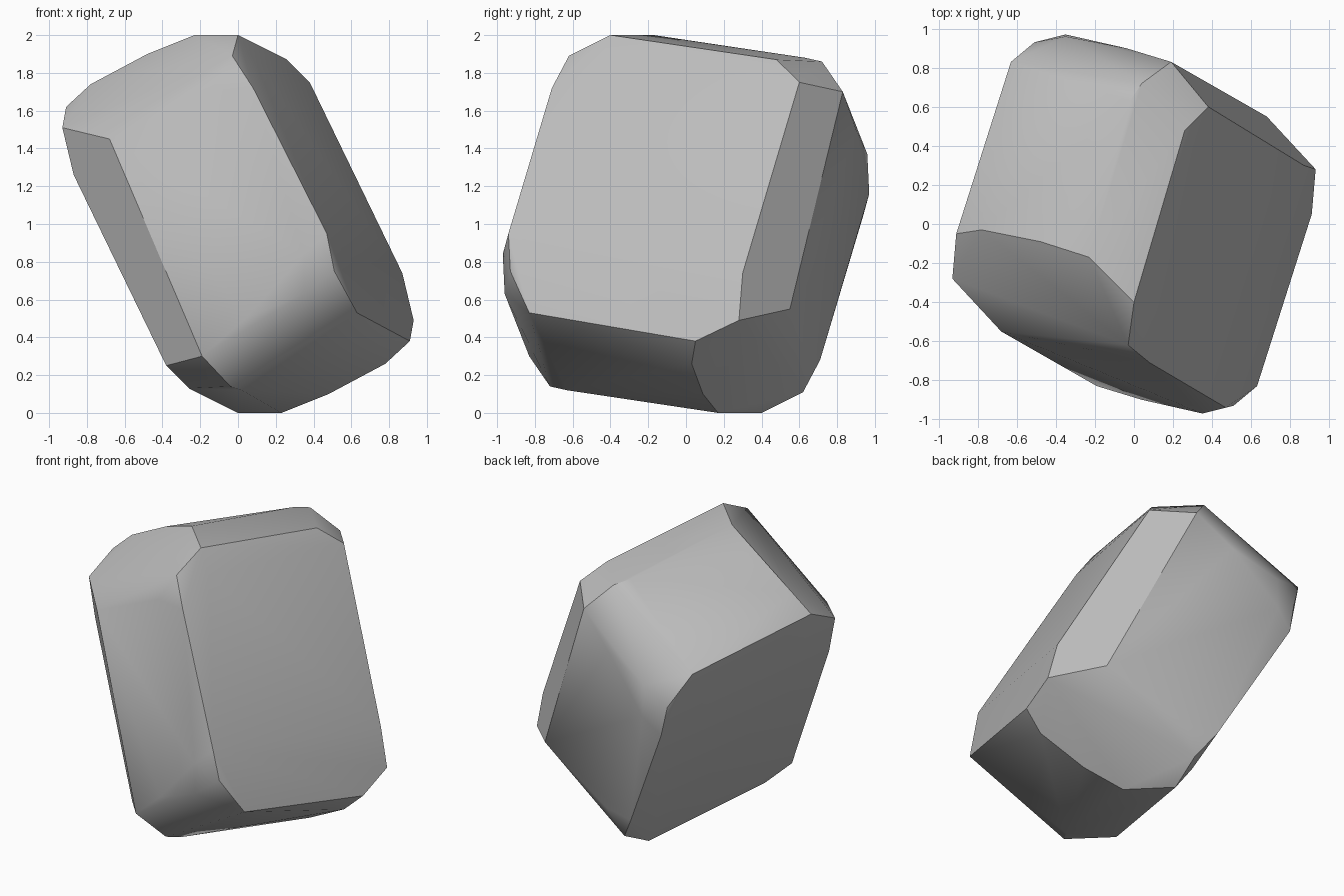
import bpy, bmesh, math
from mathutils import Vector

cube = bpy.data.objects.get("Cube")
if cube:
    bpy.data.objects.remove(cube, do_unlink=True)

# Stone colour
stone = bpy.data.materials.new("stone_grey")
stone.use_nodes = True
colour = (0.5, 0.5, 0.5, 1)
stone.diffuse_color = colour
stone.node_tree.nodes["Principled BSDF"].inputs["Base Color"].default_value = colour

# Corners of one half of the tilted block, measured from its centre
upper_rim = [(0, -.4, 1), (-.23, -.17, 1), (-.48, -.09, .9), (-.78, -.03, .74),
             (-.91, -.05, .62), (-.93, -.28, .51)]
back_corner = [(.26, .48, .87), (.38, .6, .75), (.19, .83, .7), (.04, .72, .86),
               (-.02, .63, .88)]
side_edge = [(.49, .52, .54), (.68, .55, -.45), (.87, .3, -.26)]
front_corner = [(.47, -.94, -.05), (.63, -.83, -.47), (.51, -.93, -.25),
                (.35, -.97, -.16), (.35, -.96, -.37), (.04, -.9, -.5)]
front_top = [(-.03, -.62, .89), (.08, -.71, .72), (.09, -.45, .86), (-.14, -.66, .71)]


def block(name, half, centre):
    """Convex block whose second half is the first reflected through its centre."""
    bm = bmesh.new()
    for corner in half:
        for side in (1, -1):
            bm.verts.new(Vector(corner) * side)
    hull = bmesh.ops.convex_hull(bm, input=bm.verts)
    spare = {e for e in hull["geom_interior"] + hull["geom_unused"]
             if isinstance(e, bmesh.types.BMVert)}
    bmesh.ops.delete(bm, geom=list(spare), context="VERTS")
    # Merge nearly flat triangles into broad facets
    bmesh.ops.dissolve_limit(bm, angle_limit=math.radians(4), verts=bm.verts, edges=bm.edges)
    bmesh.ops.recalc_face_normals(bm, faces=bm.faces)
    mesh = bpy.data.meshes.new(name)
    bm.to_mesh(mesh)
    bm.free()
    mesh.materials.append(stone)
    obj = bpy.data.objects.new(name, mesh)
    obj.location = centre
    bpy.context.collection.objects.link(obj)
    return obj


rock = block("rock", upper_rim + back_corner + side_edge + front_corner + front_top, (0, 0, 1))

# Soften the shallow facets and keep the strong edges crisp
bpy.ops.object.select_all(action="DESELECT")
rock.select_set(True)
bpy.context.view_layer.objects.active = rock
bpy.ops.object.shade_smooth_by_angle(angle=math.radians(30))
